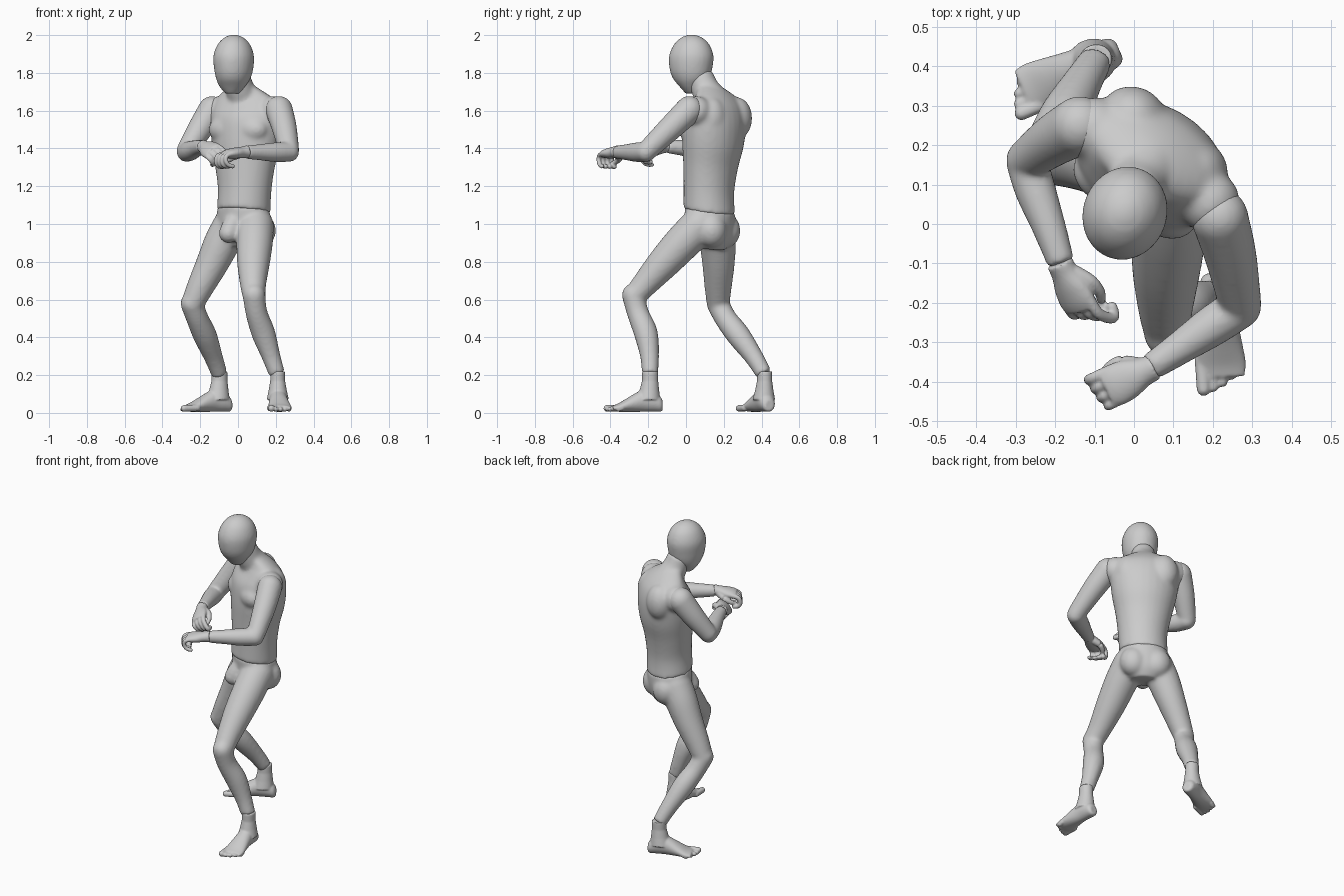
import bpy, bmesh, math
from mathutils import Vector, Matrix

if "Cube" in bpy.data.objects:
    bpy.data.objects.remove(bpy.data.objects["Cube"])

V = Vector
TURN = math.radians(-30)                       # body is turned about the vertical
U = V((math.cos(TURN), math.sin(TURN), 0))     # body's side direction
W = V((-math.sin(TURN), math.cos(TURN), 0))    # body's back direction
Z = V((0, 0, 1))


def spline(rows, steps=5):
    """Catmull-Rom through rows of numbers."""
    out = []
    for i in range(len(rows) - 1):
        p = [rows[max(i - 1, 0)], rows[i], rows[i + 1], rows[min(i + 2, len(rows) - 1)]]
        for k in range(steps):
            t = k / steps
            out.append([b + .5 * t * (c - a + t * (2 * a - 5 * b + 4 * c - d + t * (3 * (b - c) + d - a)))
                        for a, b, c, d in zip(*p)])
    return out + [list(rows[-1])]


def skin(bm, rings):
    """Closed surface through rings (centre, half-axis 1, half-axis 2)."""
    n, vr = 28, []
    for c, a, b in rings:
        vr.append([bm.verts.new(c + a * math.cos(2 * math.pi * k / n) + b * math.sin(2 * math.pi * k / n))
                   for k in range(n)])
    for r, s in zip(vr, vr[1:]):
        for k in range(n):
            bm.faces.new((r[k], r[(k + 1) % n], s[(k + 1) % n], s[k]))
    bm.faces.new(vr[0][::-1])
    bm.faces.new(vr[-1])


def tube(bm, rows, caps=(1, 1)):
    """Round limb along points (x, y, z, radius), with rounded ends where asked."""
    s = spline(rows)
    pts = [V(r[:3]) for r in s]
    rings = []
    for i, r in enumerate(s):
        t = (pts[min(i + 1, len(s) - 1)] - pts[max(i - 1, 0)]).normalized()
        ref = U if abs(t.dot(U)) < .8 else Z
        a = t.cross(ref).normalized()
        rings.append((pts[i], a * r[3], t.cross(a) * r[3]))
    skin(bm, rings)
    for i, on in zip((0, -1), caps):
        if on:
            ball(bm, pts[i], s[i][3])


def body(bm, rows, side=U, back=W):
    """Stacked ellipses (x, y, z, half width, half depth)."""
    skin(bm, [(V(r[:3]), side * r[3], back * r[4]) for r in spline(rows)])


def ball(bm, c, r, scale=(1, 1, 1)):
    m = Matrix.Translation(c) @ Matrix.Rotation(TURN, 4, 'Z') @ Matrix.Diagonal((*scale, 1))
    bmesh.ops.create_uvsphere(bm, u_segments=20, v_segments=12, radius=r, matrix=m)


def finish(name, bm, voxel=.009, smooth=5):
    """Fuse the overlapping forms of one part into a smooth skin."""
    bmesh.ops.recalc_face_normals(bm, faces=bm.faces)
    me = bpy.data.meshes.new(name)
    bm.to_mesh(me)
    bm.free()
    ob = bpy.data.objects.new(name, me)
    bpy.context.collection.objects.link(ob)
    rm = ob.modifiers.new("fuse", 'REMESH')
    rm.mode, rm.voxel_size, rm.use_smooth_shade = 'VOXEL', voxel, True
    sm = ob.modifiers.new("soften", 'SMOOTH')
    sm.factor, sm.iterations = .5, smooth
    return ob


def at(u, w, z, c=(.045, .15)):
    return V((c[0], c[1], z)) + U * u + W * w


# Head, tilted down
bm = bmesh.new()
turn = Matrix.Rotation(math.radians(10), 3, 'Z')
body(bm, [(-.022, .03, 2.002, .012, .014), (-.022, .03, 1.987, .05, .056), (-.022, .03, 1.95, .085, .095),
          (-.023, .028, 1.89, .106, .119), (-.023, .026, 1.82, .102, .114), (-.025, .028, 1.77, .09, .098),
          (-.03, .03, 1.73, .07, .066), (-.03, .038, 1.69, .037, .04)], turn @ U, turn @ W)
finish("head", bm)

# Torso with neck, chest, shoulder blades and shoulder caps; its hem drops at the back
bm = bmesh.new()
body(bm, [(.03, .123, 1.065, .145, .135), (.035, .121, 1.18, .146, .13), (.036, .13, 1.31, .166, .138),
          (.042, .143, 1.43, .192, .152), (.045, .152, 1.54, .205, .15), (.045, .167, 1.62, .198, .122),
          (.04, .165, 1.67, .16, .095), (.03, .14, 1.715, .095, .075), (.02, .12, 1.735, .07, .062)],
     back=W - Z * .15)
tube(bm, [(-.005, .075, 1.79, .068), (.01, .1, 1.72, .075), (.035, .14, 1.65, .09)], (0, 0))
for s in (-1, 1):
    ball(bm, at(s * .08, -.085, 1.5), .08, (1.2, .85, .9))
    ball(bm, at(s * .1, .062 - s * .018, 1.56), .08, (1.1, 1, 1.4))
    ball(bm, at(s * .172, .0 - s * .008, 1.597), .08)
finish("torso", bm, smooth=18)

# Pelvis and legs in one skin
bm = bmesh.new()
body(bm, [(.03, .125, 1.08, .142, .13), (.03, .127, 1.0, .15, .126), (.03, .127, .93, .148, .112),
          (.03, .127, .87, .085, .075)], back=W - Z * .15)
for s in (-1, 1):
    ball(bm, at(s * .07, .055, .965, (.03, .125)), .08, (1.05, 1, 1.15))
tube(bm, [(-.01, .06, 1.03, .05), (-.035, .035, .985, .052), (-.05, .022, .95, .052)])
# front leg
tube(bm, [(.09, .07, .99, .1), (.088, -.015, .905, .097), (.082, -.117, .795, .087),
          (.08, -.215, .685, .07), (.085, -.275, .615, .06)])
tube(bm, [(.085, -.28, .625, .06), (.098, -.255, .53, .058), (.135, -.212, .42, .063),
          (.175, -.193, .3, .05), (.207, -.19, .205, .043)], (1, 0))
# rear leg
tube(bm, [(-.035, .16, .99, .099), (-.085, .168, .9, .096), (-.137, .172, .79, .086),
          (-.2, .17, .665, .072), (-.24, .17, .58, .061)])
tube(bm, [(-.245, .168, .58, .06), (-.215, .21, .5, .059), (-.175, .278, .41, .063),
          (-.13, .36, .295, .05), (-.098, .413, .205, .043)], (1, 0))
finish("pelvis_and_legs", bm, smooth=14)


def foot(name, ankle, f, inner):
    """Foot with five toes; f is the toe direction, inner the big-toe side."""
    bm = bmesh.new()
    f = V((*f, 0)).normalized()
    s = Z.cross(f) * inner
    o = V((*ankle, 0))
    rows = [(-.066, .04, .022, .026), (-.054, .046, .036, .04), (-.02, .06, .044, .054), (.03, .066, .047, .06),
            (.08, .054, .052, .049), (.13, .039, .059, .034), (.17, .028, .063, .022), (.2, .024, .058, .014)]
    skin(bm, [(o + f * r[0] + Z * r[1], s * r[2], Z * r[3]) for r in spline(rows)])
    p = [o + Z * .22, o + Z * .17, o + f * .004 + Z * .12, o + f * .01 + Z * .07]
    skin(bm, [(c, f * r, s * r * .92) for c, r in zip(p, (.043, .043, .052, .064))])
    for k in range(5):
        off, r = .049 - .0245 * k, (.018, .0135, .013, .0125, .012)[k]
        a = o + f * .15 + s * off + Z * .026
        b = o + f * (.226 - .0034 * k * k) + s * off + Z * (r + .006)
        tube(bm, [(*a, r), (*b, r)])
    finish(name, bm, .005, 5)


foot("front_foot", (.21, -.19), (.07, -1), -1)
foot("rear_foot", (-.098, .416), (-.92, -.40), 1)

# Arms, each bent at the elbow
arms = {
    "left_arm": ([(.217, .018, 1.605, .073), (.245, -.08, 1.51, .066), (.27, -.205, 1.39, .054)],
                 [(.27, -.212, 1.382, .053), (.2, -.258, 1.38, .052), (.12, -.312, 1.38, .043),
                  (.042, -.364, 1.38, .035)]),
    "right_arm": ([(-.137, .25, 1.602, .075), (-.203, .213, 1.5, .066), (-.272, .163, 1.39, .053)],
                  [(-.272, .158, 1.382, .053), (-.25, .085, 1.388, .052), (-.215, -.01, 1.402, .043),
                   (-.185, -.1, 1.41, .035)])}
for name, bones in arms.items():
    bm = bmesh.new()
    tube(bm, bones[0])
    tube(bm, bones[1], (1, 0))
    finish(name, bm, .008, 8)


def hand(name, wrist, d, palm, mirror, curls):
    """Half-closed hand; d is its direction, palm its palm direction."""
    bm = bmesh.new()
    d = V(d).normalized()
    palm = V(palm)
    palm = (palm - d * palm.dot(d)).normalized()
    t = d.cross(palm) * mirror
    o = V(wrist)
    P = lambda x, y, z: o + d * x + t * y + palm * z
    rows = [(-.012, .034, .034), (.02, .037, .03), (.06, .05, .029), (.1, .054, .025), (.125, .047, .018)]
    skin(bm, [(P(r[0], 0, 0), t * r[1], palm * r[2]) for r in spline(rows)])
    for k in range(4):
        y, c = .04 - .027 * k, curls[k]
        path = [(.105, 0), (.145, .008), (.157 + c * .5, .036), (.148 + c, .058), (.125 + c, .066)]
        tube(bm, [(*P(x - .004 * k, y, z), .0142 - .0008 * k) for x, z in path])
    tube(bm, [(*P(x, y, z), r) for x, y, z, r in
              ((.03, .022, .01, .022), (.065, .046, .025, .018), (.1, .046, .04, .0145), (.125, .033, .048, .0115))])
    finish(name, bm, .005, 4)


hand("left_hand", (.042, -.367, 1.382), (-.9, -.42, -.1), (0, 0, -1), -1, (.0, .0, .0, -.01))
hand("right_hand", (-.184, -.108, 1.41), (.4, -.87, -.2), (.6, .2, -.75), 1, (.03, .015, .0, -.01))
